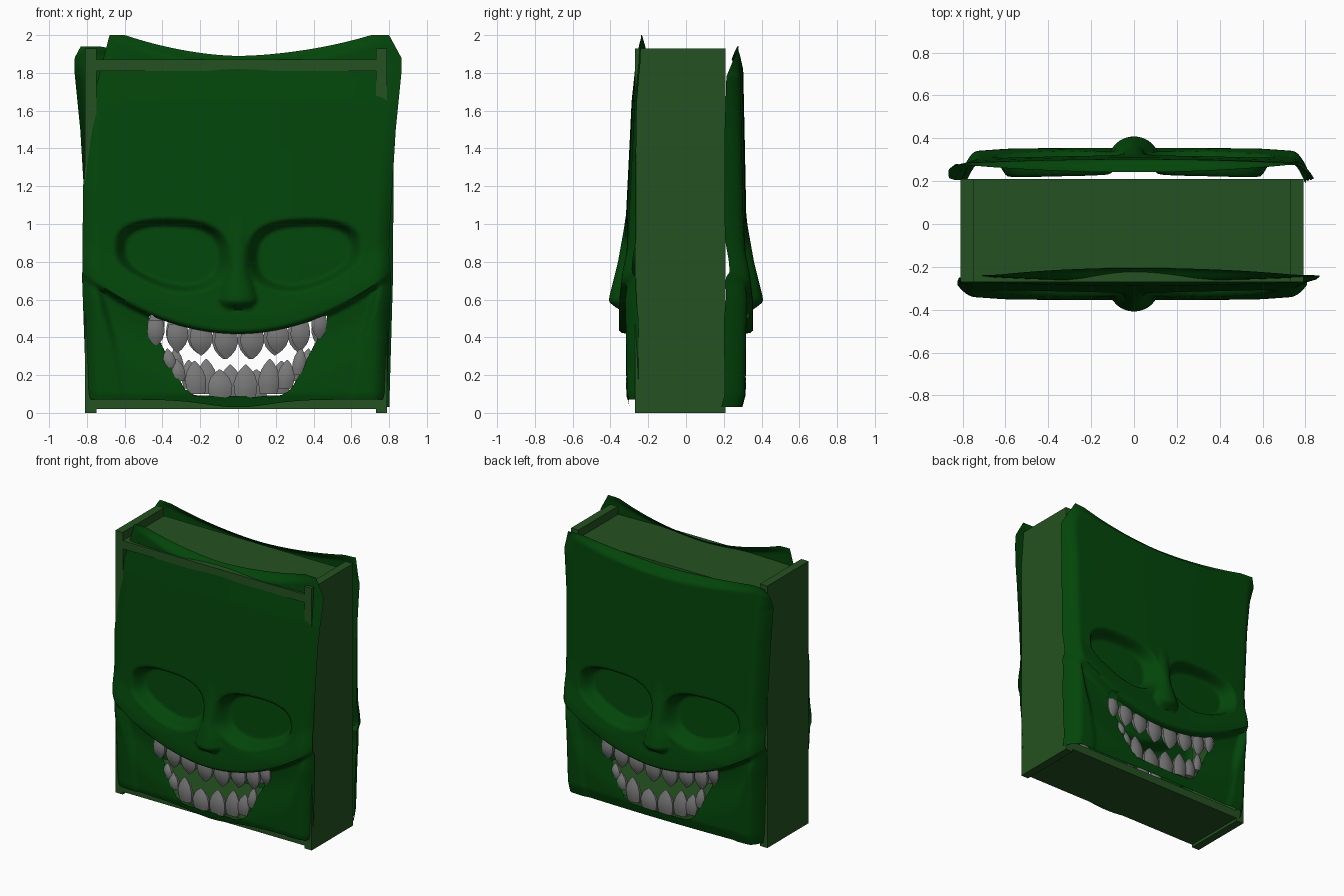
import bpy, bmesh, math

if "Cube" in bpy.data.objects:
    bpy.data.objects.remove(bpy.data.objects["Cube"])


def material(name, rgb):
    m = bpy.data.materials.new(name)
    m.diffuse_color = (*rgb, 1)
    m.use_nodes = True
    m.node_tree.nodes["Principled BSDF"].inputs["Base Color"].default_value = m.diffuse_color
    return m


WOOD = material("muted_green", (0.018, 0.083, 0.015))
SKIN = material("deep_green", (0.001, 0.06, 0.003))
ENAMEL = material("tooth_grey", (0.19, 0.19, 0.19))


def finish(bm, name, mat, angle=None):
    bmesh.ops.recalc_face_normals(bm, faces=bm.faces)
    me = bpy.data.meshes.new(name)
    bm.to_mesh(me)
    bm.free()
    me.materials.append(mat)
    ob = bpy.data.objects.new(name, me)
    bpy.context.collection.objects.link(ob)
    if angle:
        bpy.ops.object.select_all(action='DESELECT')
        ob.select_set(True)
        bpy.context.view_layer.objects.active = ob
        bpy.ops.object.shade_smooth_by_angle(angle=math.radians(angle))
    return ob


def box(name, lo, hi):
    bm = bmesh.new()
    bmesh.ops.create_cube(bm, size=1)
    for v in bm.verts:
        v.co = [(a + b) / 2 + c * (b - a) for a, b, c in zip(lo, hi, v.co)]
    return finish(bm, name, WOOD)


def interp(pts, t):
    if t <= pts[0][0]:
        return pts[0][1]
    for (a, p), (b, q) in zip(pts, pts[1:]):
        if t <= b:
            return p + (q - p) * (t - a) / (b - a)
    return pts[-1][1]


def step(a, b, t):
    t = max(0, min(1, (t - a) / (b - a)))
    return t * t * (3 - 2 * t)


# Open wooden frame: two sides, a lid board and a floor board
box("left_panel", (-0.81, -0.27, 0), (-0.75, 0.21, 1.93))
box("right_panel", (0.73, -0.27, 0), (0.79, 0.21, 1.93))
box("top_board", (-0.75, -0.27, 1.81), (0.73, 0.21, 1.87))
box("bottom_board", (-0.75, -0.27, 0.02), (0.73, 0.21, 0.08))


def lip(x):
    return 0.435 + 0.47 * x * x


def in_mouth(x, z):
    half = interp([(0.08, 0.2), (0.13, 0.28), (0.3, 0.37), (0.5, 0.47)], z)
    return abs(x) < half and 0.09 + 0.1 * x * x < z < lip(x) - 0.02


NOSE = [(0.545, 0), (0.565, 0.035), (0.59, 0.065), (0.63, 0.062), (0.8, 0.028), (0.95, 0.01), (1.05, 0)]
NOSE_W = [(0.56, 0.08), (0.6, 0.105), (0.66, 0.09), (0.76, 0.05), (1.0, 0.04)]


def face_relief(x, z, d):
    ax, f = abs(x), 0
    # eye sockets: tall by the nose, narrower towards the temples
    out = step(0.25, 0.65, ax)
    dx, dz = (ax - 0.35) / 0.31, (z - 0.83 - 0.045 * out) / (0.2 - 0.04 * out)
    r = (abs(dx) ** 2.6 + abs(dz) ** 2.6) ** (1 / 2.6)
    f -= 0.095 * (1 - step(0.76, 1.0, r))
    # nose
    f += interp(NOSE, z) * max(0, 1 - (x / interp(NOSE_W, z)) ** 2) ** 0.7
    # overhanging upper lip, recessed mouth bowl and cheek folds
    if d >= 0:
        f += 0.02 * (1 - step(0.02, 0.2, d))
    else:
        fold = interp([(0.05, 0.63), (0.4, 0.69), (0.7, 0.77)], z)
        bowl = 1 - step(fold - 0.05, fold, ax)
        f += 0.02 * (1 - step(0, 0.03, -d))
        f -= 0.04 * bowl * step(0, 0.04, -d) * (1 - 0.75 * step(0.1, 0.38, -d))
    return f


RIGHT = [(0, 0.785), (0.7, 0.81), (0.85, 0.80), (1.0, 0.805), (1.5, 0.835), (1.8, 0.865),
         (1.88, 0.865), (2.0, 0.80)]


def mask(name, left, depth, roll, base, top_mid, top_rise, turn):
    bm = bmesh.new()
    nu, low, high = 120, 38, 106
    rows = []
    for j in range(low + high + 1):
        row = []
        for i in range(nu + 1):
            u = 2 * i / nu - 1
            top = top_mid + top_rise * min(1, abs(u) / 0.88) ** 1.7
            bot = base - (base - 0.03) * math.exp(-(u / 0.3) ** 2)
            mid = lip(0.81 * u)
            # one grid row follows the lip line exactly
            z = bot + (mid - bot) * j / low if j <= low else mid + (top - mid) * (j - low) / high
            x = u * (interp(RIGHT, z) if u > 0 else interp(left, z))
            e = max(0, (abs(u) - 0.9) / 0.1)
            f = interp(depth, z) - 0.02 * u * u - interp(roll, z) * e * e
            f -= 0.06 * step(0.96, 1, (j - low) / high) * (1 - u * u)
            f += face_relief(x, z, z - mid)
            row.append(bm.verts.new((x * turn, -f * turn, z)))
        rows.append(row)
    for j in range(low + high):
        for i in range(nu):
            q = (rows[j][i], rows[j][i + 1], rows[j + 1][i + 1], rows[j + 1][i])
            c = sum((p.co for p in q), q[0].co * 0) / 4
            if not in_mouth(c.x, c.z):
                bm.faces.new(q)
    bmesh.ops.delete(bm, geom=[p for p in bm.verts if not p.link_faces], context='VERTS')
    # soften the cut edge of the mouth
    rim = [p for p in bm.verts if p.is_boundary and abs(p.co.x) < 0.5
           and 0.085 < p.co.z < 0.6]
    for _ in range(3):
        bmesh.ops.smooth_vert(bm, verts=rim, factor=0.5, use_axis_x=True, use_axis_z=True)
    return finish(bm, name, SKIN, 60)


LOWER = [(0.02, 0.305), (0.1, 0.328), (0.45, 0.334), (0.6, 0.342), (0.8, 0.332), (1.0, 0.32)]
mask("front_mask", [(0, 0.80), (0.7, 0.825), (1.2, 0.82), (1.6, 0.785), (2.0, 0.68)],
     LOWER + [(1.4, 0.3), (1.65, 0.288), (1.8, 0.272), (1.86, 0.266), (2.0, 0.262)],
     [(0, 0.055), (0.5, 0.065), (1.0, 0.035), (1.5, 0.012), (1.8, 0.005)], 0.07, 1.89, 0.11, 1)
mask("back_mask", [(0, 0.80), (0.7, 0.82), (1.5, 0.825), (1.78, 0.84), (1.95, 0.76)],
     LOWER + [(1.4, 0.312), (1.95, 0.30)],
     [(0, 0.1), (0.5, 0.115), (1.0, 0.095), (1.5, 0.085), (1.78, 0.07), (1.94, 0.0)],
     0.03, 1.87, 0.07, -1)

# Pointed teeth: (x, root z, tip z, half width)
UPPER_TEETH = [(-0.435, 0.49, 0.35, 0.05), (-0.32, 0.47, 0.32, 0.062), (-0.195, 0.45, 0.305, 0.066),
               (-0.062, 0.445, 0.285, 0.068), (0.075, 0.445, 0.285, 0.068), (0.21, 0.455, 0.315, 0.064),
               (0.33, 0.48, 0.33, 0.056), (0.43, 0.52, 0.39, 0.045)]
LOWER_TEETH = [(-0.365, 0.24, 0.34, 0.035), (-0.32, 0.17, 0.285, 0.042), (-0.225, 0.1, 0.275, 0.06),
               (-0.095, 0.075, 0.23, 0.07), (0.04, 0.075, 0.255, 0.068), (0.165, 0.1, 0.285, 0.06),
               (0.255, 0.13, 0.28, 0.05), (0.325, 0.2, 0.345, 0.038)]
PROFILE = [(0, 0.8), (0.2, 0.95), (0.45, 1.0), (0.7, 0.78), (0.88, 0.42), (1, 0.06)]


def teeth(name, table, turn):
    bm = bmesh.new()
    for x, root, tip, w in table:
        f = 0.29 - 0.02 * x * x
        lean = -0.12 * x if root < tip else 0
        rings = []
        for t, k in PROFILE:
            ring = []
            for i in range(8):
                a = 2 * math.pi * (i + 0.5) / 8
                px = x - lean * (t - 0.5) * 0.4 + w * k * math.cos(a)
                py = f + 0.03 * (0.35 + 0.65 * k) * k * math.sin(a)
                ring.append(bm.verts.new((px * turn, -py * turn, root + (tip - root) * t)))
            rings.append(ring)
        for a, b in zip(rings, rings[1:]):
            for i in range(8):
                k = (i + 1) % 8
                bm.faces.new((a[i], a[k], b[k], b[i]))
        bm.faces.new(rings[0])
        bm.faces.new(rings[-1])
    return finish(bm, name, ENAMEL, 40)


for side, turn in (("front", 1), ("back", -1)):
    teeth(side + "_upper_teeth", UPPER_TEETH, turn)
    teeth(side + "_lower_teeth", LOWER_TEETH, turn)
